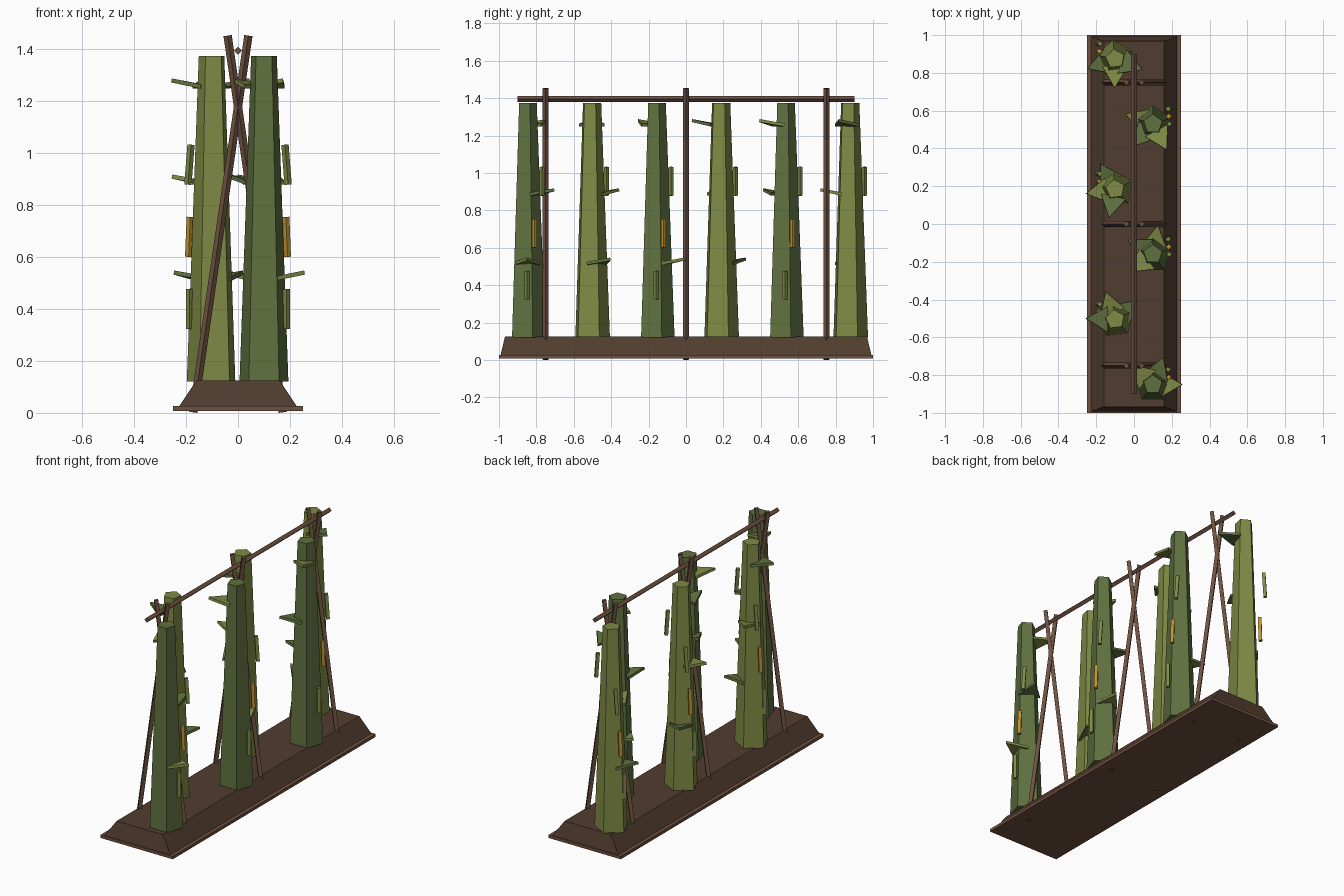
import bpy, bmesh
from math import radians, cos, sin, pi
from mathutils import Matrix, Vector

if "Cube" in bpy.data.objects:
    bpy.data.objects.remove(bpy.data.objects["Cube"])


def mat(name, hexcol):
    rgb = [int(hexcol[k:k + 2], 16) / 255 for k in (0, 2, 4)]
    lin = [c / 12.92 if c <= 0.04045 else ((c + 0.055) / 1.055) ** 2.4 for c in rgb]
    m = bpy.data.materials.new(name)
    m.diffuse_color = (*lin, 1)
    m.use_nodes = True
    m.node_tree.nodes["Principled BSDF"].inputs["Base Color"].default_value = m.diffuse_color
    return m


SOIL = mat("soil_brown", "513C2E")
WOOD = mat("wood_brown", "6E5140")
DARK = mat("dark_green", "5F713F")
LIGHT = mat("light_green", "7F8B45")
YELLOW = mat("ripe_yellow", "C0922F")


def finish(name, bm, material):
    bmesh.ops.recalc_face_normals(bm, faces=bm.faces)
    me = bpy.data.meshes.new(name)
    bm.to_mesh(me)
    bm.free()
    me.materials.append(material)
    ob = bpy.data.objects.new(name, me)
    bpy.context.collection.objects.link(ob)
    return ob


def loft(name, bottom, top, material, matrix=Matrix()):
    """Closed prism between two matching rings of points."""
    bm = bmesh.new()
    a = [bm.verts.new(matrix @ Vector(p)) for p in bottom]
    b = [bm.verts.new(matrix @ Vector(p)) for p in top]
    n = len(a)
    bm.faces.new(a)
    bm.faces.new(b)
    for k in range(n):
        bm.faces.new((a[k], a[(k + 1) % n], b[(k + 1) % n], b[k]))
    return finish(name, bm, material)


def ring(n, r, z, start=0.0):
    return [(r * cos(start + 2 * pi * k / n), r * sin(start + 2 * pi * k / n), z)
            for k in range(n)]


def rect(x, y, z):
    return [(-x, -y, z), (x, -y, z), (x, y, z), (-x, y, z)]


def rod(name, p, q, r, material):
    """Four-sided stick from p to q, one edge facing sideways."""
    p, q = Vector(p), Vector(q)
    d = (q - p).normalized()
    u = Vector((0, 1, 0)) if abs(d.y) < 0.9 else Vector((1, 0, 0))
    v = d.cross(u).normalized()
    offs = [u * r, v * r, -u * r, -v * r]
    return loft(name, [p + o for o in offs], [q + o for o in offs], material)


# Soil bed: thin rim board and sloped mound
loft("bed_rim", rect(0.25, 1.0, 0.008), rect(0.25, 1.0, 0.026), WOOD)
loft("soil_mound", rect(0.236, 0.995, 0.012), rect(0.16, 0.968, 0.125), SOIL)

# Crossed poles and ridge pole
for k, y in enumerate((-0.75, 0, 0.75)):
    for s in (-1, 1):
        rod(f"pole_{k}_{'left' if s < 0 else 'right'}",
            (s * 0.172, y, 0.002), (-s * 0.04, y, 1.453), 0.016, WOOD)
rod("ridge_pole", (0, -0.9, 1.395), (0, 0.9, 1.395), 0.016, WOOD)

# Climbing plants, alternating sides of the frame
for i in range(6):
    s = 1 if i % 2 == 0 else -1
    cx, cy = s * 0.1, -0.85 + 0.345 * i
    turn = radians(18 if s > 0 else 25)
    at = Matrix.Translation((cx, cy, 0))
    loft(f"plant_{i}", ring(5, 0.099, 0.12, turn), ring(5, 0.052, 1.375, turn),
         DARK if s > 0 else LIGHT, at)
    for j in range(3):
        # Flat triangular leaf, tip outward and slightly raised
        m = (Matrix.Translation((cx, cy, 0.525 + 0.37 * j))
             @ Matrix.Rotation(radians(40 * i + 69 * j), 4, 'Z')
             @ Matrix.Translation((0.08, 0, 0))
             @ Matrix.Rotation(-0.2, 4, 'Y'))
        tri = [(0.078, 0), (-0.04, 0.068), (-0.04, -0.068)]
        loft(f"leaf_{i}_{j}", [(*p, -0.008) for p in tri], [(*p, 0.008) for p in tri],
             LIGHT if (i + j) % 2 == 0 else DARK, m)
        # Hanging pod on the outer side
        x, y, z, t = cx + s * 0.087, cy + 0.04 * j, 0.4 + 0.278 * j, 0.003 * j
        rod(f"pod_{i}_{j}", (x + s * t, y, z - 0.077), (x - s * t, y, z + 0.077),
            0.014, YELLOW if j == 1 else LIGHT)
